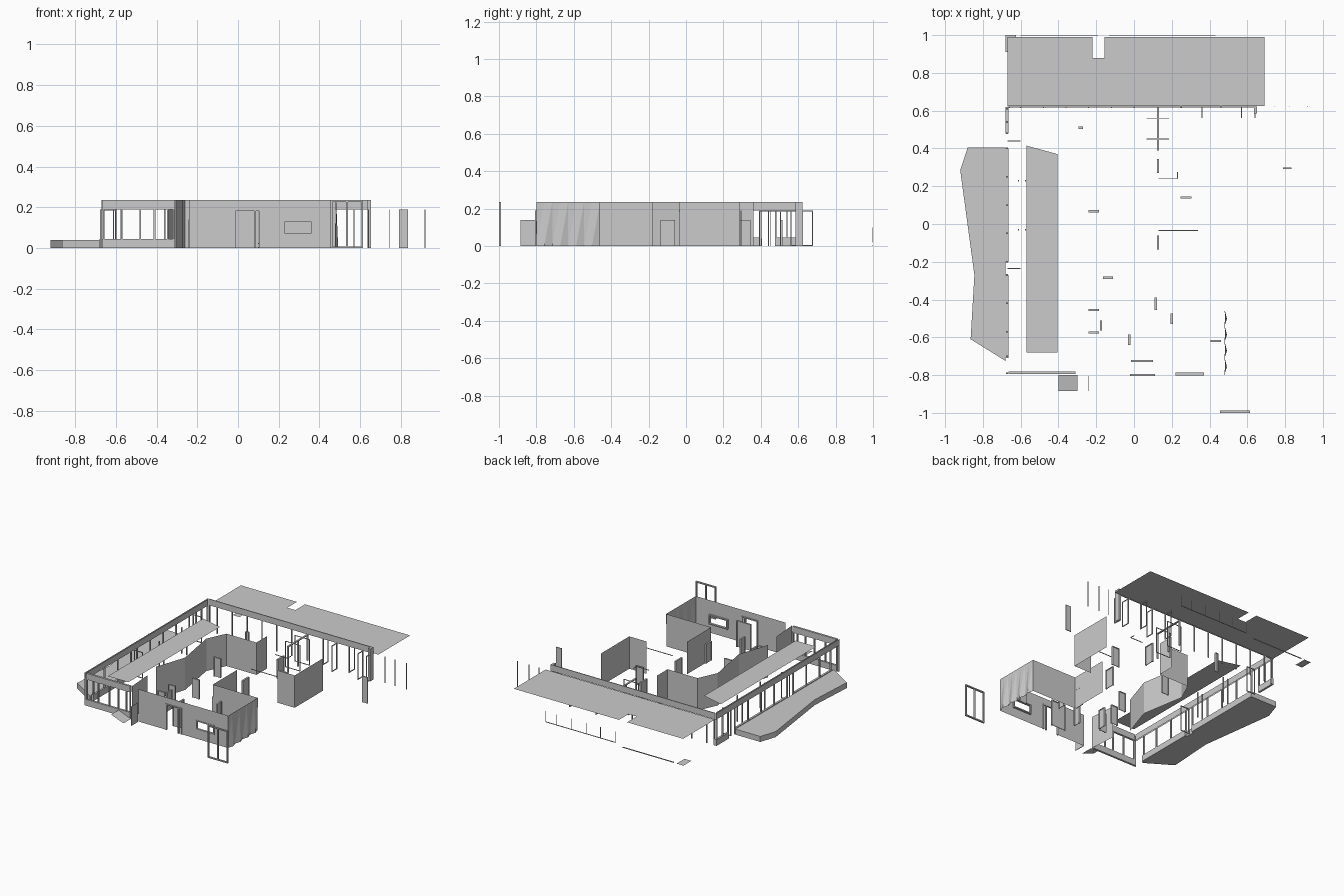
import bpy, bmesh
from math import atan2, hypot
from mathutils import Matrix

if "Cube" in bpy.data.objects:
    bpy.data.objects.remove(bpy.data.objects["Cube"])

H, HEAD, SILL = 0.235, 0.19, 0.045


def finish(name, bm):
    me = bpy.data.meshes.new(name)
    bm.to_mesh(me)
    bm.free()
    ob = bpy.data.objects.new(name, me)
    bpy.context.collection.objects.link(ob)
    return ob


def add_box(bm, x0, x1, y0, y1, z0, z1):
    m = Matrix.Translation(((x0 + x1) / 2, (y0 + y1) / 2, (z0 + z1) / 2)) @ \
        Matrix.Diagonal((x1 - x0, y1 - y0, z1 - z0, 1))
    bmesh.ops.create_cube(bm, size=1, matrix=m)


def boxes(name, *dims):
    bm = bmesh.new()
    for d in dims:
        add_box(bm, *d)
    return finish(name, bm)


def sheet(name, pts, z0=0, z1=H):
    """Thin upright wall following a plan polyline."""
    bm = bmesh.new()
    lo = [bm.verts.new((x, y, z0)) for x, y in pts]
    hi = [bm.verts.new((x, y, z1)) for x, y in pts]
    for i in range(len(pts) - 1):
        bm.faces.new((lo[i], lo[i + 1], hi[i + 1], hi[i]))
    return finish(name, bm)


def plate(name, pts, z, depth=0):
    """Flat outline, extruded upward if a depth is given."""
    bm = bmesh.new()
    f = bm.faces.new([bm.verts.new((x, y, z)) for x, y in pts])
    if depth:
        r = bmesh.ops.extrude_face_region(bm, geom=[f])
        vs = [v for v in r["geom"] if isinstance(v, bmesh.types.BMVert)]
        bmesh.ops.translate(bm, verts=vs, vec=(0, 0, depth))
        bmesh.ops.recalc_face_normals(bm, faces=bm.faces)
    return finish(name, bm)


def frame(name, a, b, top, t=0.006, d=0.012, leaf=False, z0=0, sill=False, mullions=()):
    """Door or window casing between two plan points, optional leaf."""
    L = hypot(b[0] - a[0], b[1] - a[1])
    bm = bmesh.new()
    add_box(bm, 0, t, -d / 2, d / 2, z0, top)
    add_box(bm, L - t, L, -d / 2, d / 2, z0, top)
    add_box(bm, t, L - t, -d / 2, d / 2, top - t, top)
    if sill:
        add_box(bm, t, L - t, -d / 2, d / 2, z0, z0 + t)
    if leaf:
        add_box(bm, t, L - t, -0.002, 0.002, z0, top - t)
    for m in mullions:
        add_box(bm, m * L - t / 2, m * L + t / 2, -d / 2, d / 2, z0, top - t)
    rot = Matrix.Rotation(atan2(b[1] - a[1], b[0] - a[0]), 4, 'Z')
    bm.transform(Matrix.Translation((a[0], a[1], 0)) @ rot)
    return finish(name, bm)


# ceilings and terrace
plate("north_canopy", [(-.67, .625), (.69, .625), (.69, .99), (-.155, .99), (-.155, .88),
                       (-.22, .88), (-.22, .99), (-.67, .99)], HEAD)
plate("west_ceiling", [(-.57, -.68), (-.405, -.68), (-.405, .37), (-.57, .415)], 0.195)
plate("terrace", [(-.68, -.725), (-.68, .405), (-.88, .405), (-.92, .285),
                  (-.845, -.27), (-.865, -.61)], 0, 0.04)
plate("step_plate", [(-.68, .91), (-.625, .91), (-.625, 1), (-.68, 1)], 0.002)

# entry ramp
bm = bmesh.new()
bm.faces.new([bm.verts.new(v) for v in ((-.4, -.885, .04), (-.3, -.885, .003),
                                        (-.3, -.8, .003), (-.4, -.8, .04))])
finish("entry_ramp", bm)

# glazed west, south-west and north sides
sheet("west_fascia_outer", [(-.677, -.795), (-.677, .62)], HEAD)
sheet("west_fascia_inner", [(-.667, -.78), (-.667, .61)], HEAD)
boxes("west_sill", *[(-.68, -.665, a, b, 0, SILL) for a, b in
                     ((-.71, -.27), (-.2, .4), (.48, .62))])
boxes("west_mullions", *[(-.677, -.667, y - .004, y + .004, 0, HEAD) for y in
                         (-.79, -.7, -.57, -.42, -.27, -.2, -.05, .1, .25, .4, .48, .54, .61)])
boxes("south_fascia", (-.665, -.31, -.795, -.78, HEAD, H))
boxes("south_sill", (-.665, -.31, -.795, -.78, 0, SILL))
boxes("south_mullions", *[(x - .004, x + .004, -.792, -.782, SILL, HEAD) for x in
                          (-.66, -.57, -.48, -.41, -.345, -.315)])
boxes("north_fascia", (-.67, .65, .616, .622, HEAD, H))
boxes("north_mullions", *[(x - .003, x + .003, .614, .622, 0, HEAD) for x in
                          (-.66, -.6, -.48, -.36, -.24, -.12, 0, .25, .36, .46, .57)])
boxes("north_east_post", (.635, .652, .585, .622, 0, H))
for i, (x, y) in enumerate(((.36, .56), (.57, .56), (.64, .56), (.46, .62), (.25, .62))):
    frame(f"north_open_door_{i}", (x, y), (x, y + .06), HEAD, t=.005, d=.005, sill=True)
for i, y in enumerate((.44, -.235)):
    frame(f"terrace_door_{i}", (-.67, y), (-.6, y), HEAD, t=.005, d=.005, sill=True)
for i, y in enumerate((.23, -.03)):
    boxes(f"gallery_post_{i}", (-.615, -.609, y - .004, y + .004, 0, HEAD),
          (-.577, -.571, y - .004, y + .004, 0, HEAD))

# front wall with door and window openings
bm = bmesh.new()
xs = (-.24, -.02, .11, .225, .365, .48)
zs = (0, .07, .13, HEAD, H)
grid = [[bm.verts.new((x, -.8, z)) for z in zs] for x in xs]
for i in range(5):
    for j in range(4):
        if (i == 1 and j < 3) or (i == 3 and j == 1):
            continue
        bm.faces.new((grid[i][j], grid[i + 1][j], grid[i + 1][j + 1], grid[i][j + 1]))
finish("front_wall", bm)
frame("front_door_frame", (-.02, -.8), (.11, -.8), HEAD, t=.008, mullions=(.8,))
frame("front_window_frame", (.22, -.795), (.37, -.795), .135, t=.008, d=.016, z0=.065, sill=True)

# pleated east wall: straight at the top, folded at the foot
bm = bmesh.new()
n = 8
lo = [bm.verts.new((.478 + (.014 if i % 2 else 0), -.8 + .34 * i / n, 0)) for i in range(n + 1)]
hi = [bm.verts.new((.482, -.8 + .34 * i / n, H)) for i in range(n + 1)]
for i in range(n):
    bm.faces.new((lo[i], lo[i + 1], hi[i + 1]))
    bm.faces.new((lo[i], hi[i + 1], hi[i]))
finish("pleated_wall", bm)

# interior partitions
sheet("bent_partition", [(-.02, .36), (-.02, .24), (-.26, .24), (-.325, .1),
                         (-.27, -.22), (-.345, -.45)])
sheet("entry_partition", [(-.315, -.59), (-.30, -.79)])
sheet("east_room_wall", [(.48, -.46), (.12, -.46), (.12, -.18)])
sheet("corner_wall", [(.34, -.035), (.48, -.035), (.48, .29)])
boxes("header_rails", (.13, .34, -.037, -.033, HEAD - .004, HEAD),
      (.13, .23, .238, .242, HEAD - .004, HEAD), (.228, .232, .24, .275, HEAD - .004, HEAD))

# glazed screen in the middle of the plan
frame("middle_screen", (.127, .39), (.127, .62), HEAD, mullions=(.5,))
for i, y in enumerate((.56, .45)):
    frame(f"pivot_door_{i}", (.065, y), (.185, y), HEAD, t=.004, d=.004, sill=True)

# interior doors
doors = [((-.295, .51), (-.27, .51)), ((.245, .14), (.305, .14)), ((-.24, .067), (-.185, .067)),
         ((-.165, -.285), (-.11, -.285)), ((-.24, -.455), (-.185, -.455)),
         ((-.24, -.575), (-.185, -.575)), ((-.175, -.565), (-.175, -.51)),
         ((-.025, -.64), (-.025, -.585)), ((.2, -.53), (.2, -.475)), ((.405, -.62), (.46, -.62)),
         ((.127, .27), (.127, .345)), ((.127, -.135), (.127, -.06)), ((.115, -.455), (.115, -.39))]
for i, (a, b) in enumerate(doors):
    frame(f"interior_door_{i}", a, b, .14, leaf=True)
frame("wide_door", (-.015, -.725), (.1, -.725), HEAD, leaf=True)
boxes("entry_door_leaf", (-.242, -.238, -.885, -.805, 0, .14))

# loose pieces standing outside
boxes("outer_panel", (.79, .835, .292, .298, 0, HEAD))
frame("outer_double_door", (.455, -.994), (.615, -.994), H, t=.008, d=.012, sill=True, mullions=(.5,))
boxes("side_screen", *[(x - .002, x + .002, .622, .626, 0, HEAD) for x in (.745, .825, .918)])
boxes("garden_edge", (-.6, -.19, .994, .998, 0, .006), (-.13, .43, .994, .998, .02, .024))
boxes("garden_stakes", *[(x - .0015, x + .0015, .994, .997, .02, .1) for x in
                         (-.13, -.01, .1, .22, .34, .43)])
